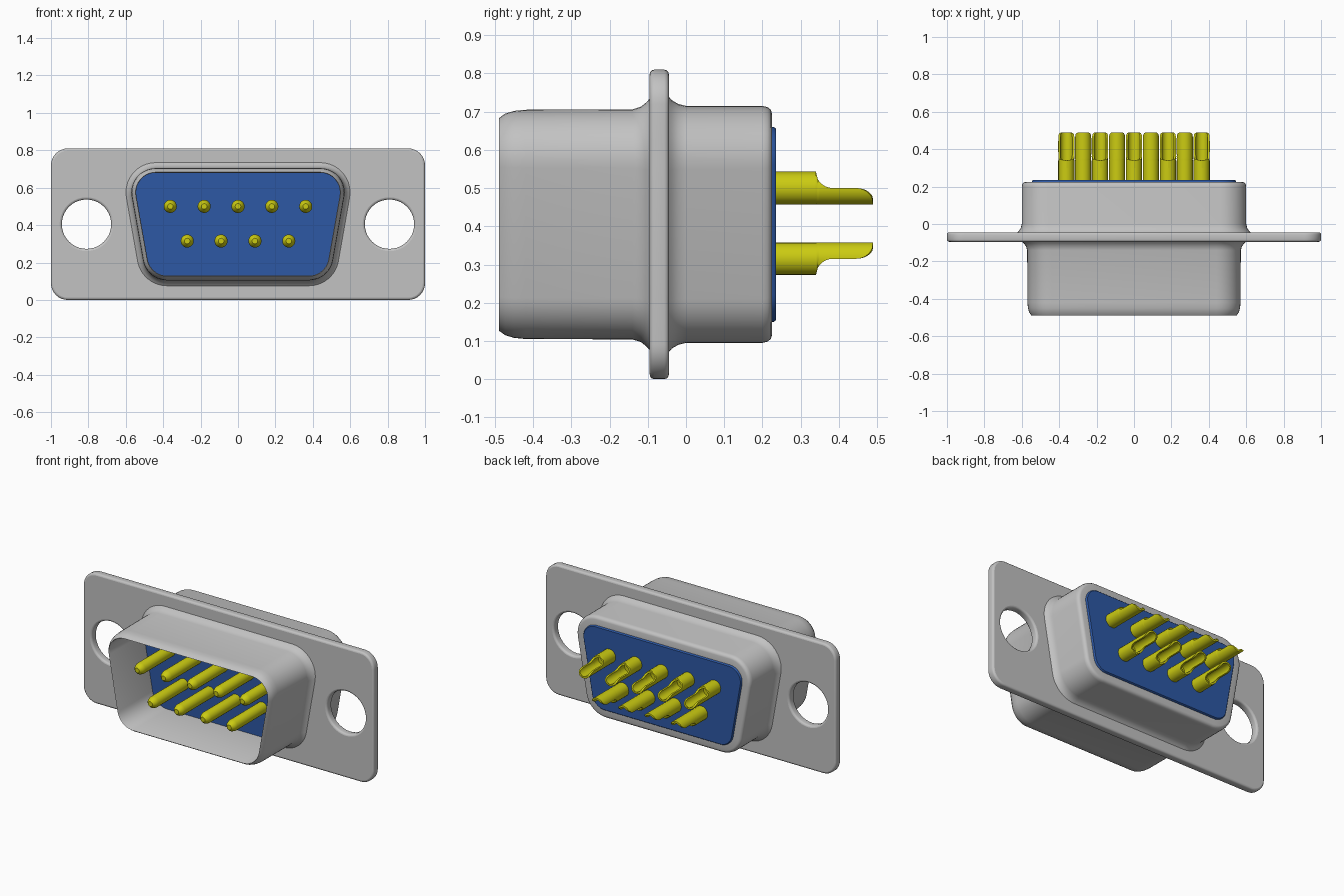
import bpy, bmesh
from math import radians, sin, cos, tan, pi, sqrt, asin

cube = bpy.data.objects.get("Cube")
if cube:
    bpy.data.objects.remove(cube, do_unlink=True)

TILT = radians(10)      # slope of the D-shaped sides
MID_Z = 0.405


def material(name, rgb):
    m = bpy.data.materials.new(name)
    m.use_nodes = True
    m.diffuse_color = (*rgb, 1)
    bsdf = m.node_tree.nodes["Principled BSDF"]
    bsdf.inputs["Base Color"].default_value = (*rgb, 1)
    bsdf.inputs["Roughness"].default_value = 0.5
    return m


steel = material("steel grey", (0.54, 0.54, 0.54))
blue = material("insulator blue", (0.026, 0.098, 0.376))
gold = material("contact yellow", (0.6, 0.6, 0.006))


def loft(bm, loops):
    """Skin a list of equal closed loops and cap both ends."""
    rings = [[bm.verts.new(p) for p in loop] for loop in loops]
    n = len(rings[0])
    for a, b in zip(rings, rings[1:]):
        for i in range(n):
            j = (i + 1) % n
            bm.faces.new((a[i], a[j], b[j], b[i]))
    bm.faces.new(rings[0])
    bm.faces.new(rings[-1])


def finish(mesh, mat, angle=40):
    mesh.materials.clear()
    mesh.materials.append(mat)
    mesh.shade_smooth()
    mesh.set_sharp_from_angle(angle=radians(angle))


def mesh_from(name, parts, mat):
    bm = bmesh.new()
    for loops in parts:
        loft(bm, loops)
    bmesh.ops.recalc_face_normals(bm, faces=bm.faces)
    mesh = bpy.data.meshes.new(name)
    bm.to_mesh(mesh)
    bm.free()
    finish(mesh, mat)
    return mesh


def add(name, mesh):
    ob = bpy.data.objects.new(name, mesh)
    bpy.context.collection.objects.link(ob)
    return ob


def d_loop(r, y, core, steps=10):
    """Rounded D outline: a fixed core trapezoid grown by radius r."""
    half = 0.17
    side = []
    for sgn, a0, a1 in ((-1, -pi / 2, -TILT), (1, -TILT, pi / 2)):
        cx, cz = core + sgn * half * tan(TILT), MID_Z + sgn * half
        for i in range(steps + 1):
            a = a0 + (a1 - a0) * i / steps
            side.append((cx + r * cos(a), y, cz + r * sin(a)))
    return side + [(-x, y, z) for x, y, z in reversed(side)]


def d_part(name, profile, core, mat):
    return add(name, mesh_from(name, [[d_loop(r, y, core) for r, y in profile]], mat))


FRONT, BACK = 0.41, 0.43

# Hollow front shell with flared root and rounded lip
d_part("front_shell", [
    (0.165, -0.09), (0.15, -0.103), (0.138, -0.118), (0.131, -0.14), (0.13, -0.42),
    (0.127, -0.45), (0.12, -0.473), (0.108, -0.49), (0.105, -0.485), (0.105, -0.11)],
    FRONT, steel)

# Rear shell with flared root and rounded rim
d_part("rear_shell", [
    (0.17, -0.05), (0.155, -0.037), (0.145, -0.02), (0.14, 0.0), (0.14, 0.2),
    (0.137, 0.213), (0.13, 0.222), (0.12, 0.225), (0.07, 0.225)], BACK, steel)

# Blue insulators
d_part("front_insulator", [(0.107, -0.1), (0.107, -0.15)], FRONT, blue)
d_part("rear_insulator", [(0.085, 0.2), (0.085, 0.23), (0.08, 0.236)], BACK, blue)


# Mounting flange: filled outline with two screw holes and rounded edges
def outline(curve, pts):
    sp = curve.splines.new('POLY')
    sp.points.add(len(pts) - 1)
    for p, (x, z) in zip(sp.points, pts):
        p.co = (x, z, 0, 1)
    sp.use_cyclic_u = True


def arc(cx, cz, r, a0, a1, n):
    return [(cx + r * cos(a0 + (a1 - a0) * i / n), cz + r * sin(a0 + (a1 - a0) * i / n))
            for i in range(n + 1)]


BEV, R = 0.012, 0.09
curve = bpy.data.curves.new("flange_outline", 'CURVE')
curve.dimensions = '2D'
curve.fill_mode = 'BOTH'
curve.extrude = 0.025 - BEV
curve.bevel_depth = BEV
curve.bevel_resolution = 2
curve.offset = -BEV
plate = []
for k, (sx, sz) in enumerate(((1, 1), (-1, 1), (-1, -1), (1, -1))):
    plate += arc(sx * (1 - R), sz * (MID_Z - R), R, k * pi / 2, (k + 1) * pi / 2, 8)
outline(curve, plate)
for sx in (-1, 1):
    outline(curve, arc(sx * 0.81, 0, 0.132, 0, 2 * pi, 40)[:-1])
helper = add("flange_helper", curve)
bpy.context.view_layer.update()
flange_mesh = bpy.data.meshes.new_from_object(
    helper.evaluated_get(bpy.context.evaluated_depsgraph_get()))
bpy.data.objects.remove(helper, do_unlink=True)
finish(flange_mesh, steel)
flange = add("mounting_flange", flange_mesh)
flange.rotation_euler.x = pi / 2
flange.location = (0, -0.07, MID_Z)


# Contact: round pin in front, scooped solder cup behind
def ring(r, y, n=20):
    return [(r * cos(2 * pi * i / n), y, r * sin(2 * pi * i / n)) for i in range(n)]


RO, RI = 0.043, 0.032


def cup_height(y):
    if y < 0.34:
        return RO
    if y < 0.385:
        return RO * (1 - sqrt(max(0, 1 - ((0.385 - y) / 0.045) ** 2)))
    if y < 0.445:
        return 0
    return -RO * 0.97 * (1 - sqrt(max(0, 1 - ((y - 0.445) / 0.045) ** 2)))


def cup_ring(y, n=20):
    phi = pi / 2 + asin(max(-1, min(1, cup_height(y) / RO)))
    angles = [-pi / 2 + phi * (2 * i / n - 1) for i in range(n + 1)]
    return ([(RO * cos(a), y, RO * sin(a)) for a in angles]
            + [(RI * cos(a), y, RI * sin(a)) for a in reversed(angles)])


stations = [0.295, 0.339] + [0.34 + 0.005 * i for i in range(10)]
stations += [0.445 + 0.005 * i for i in range(9)] + [0.488, 0.49]
contact = mesh_from("contact", [
    [ring(0.035, -0.12), ring(0.035, -0.44), ring(0.029, -0.46), ring(0.015, -0.475)],
    [ring(RO, 0.21), ring(RO, 0.3)],
    [cup_ring(y) for y in stations]], gold)

# Five upper contacts, four lower ones turned over
for row, count, z, turn in (("upper", 5, 0.5, 0), ("lower", 4, 0.315, pi)):
    for i in range(count):
        pin = add(f"{row}_contact_{i + 1}", contact)
        pin.location = ((i - (count - 1) / 2) * 0.181, 0, z)
        pin.rotation_euler.y = turn
